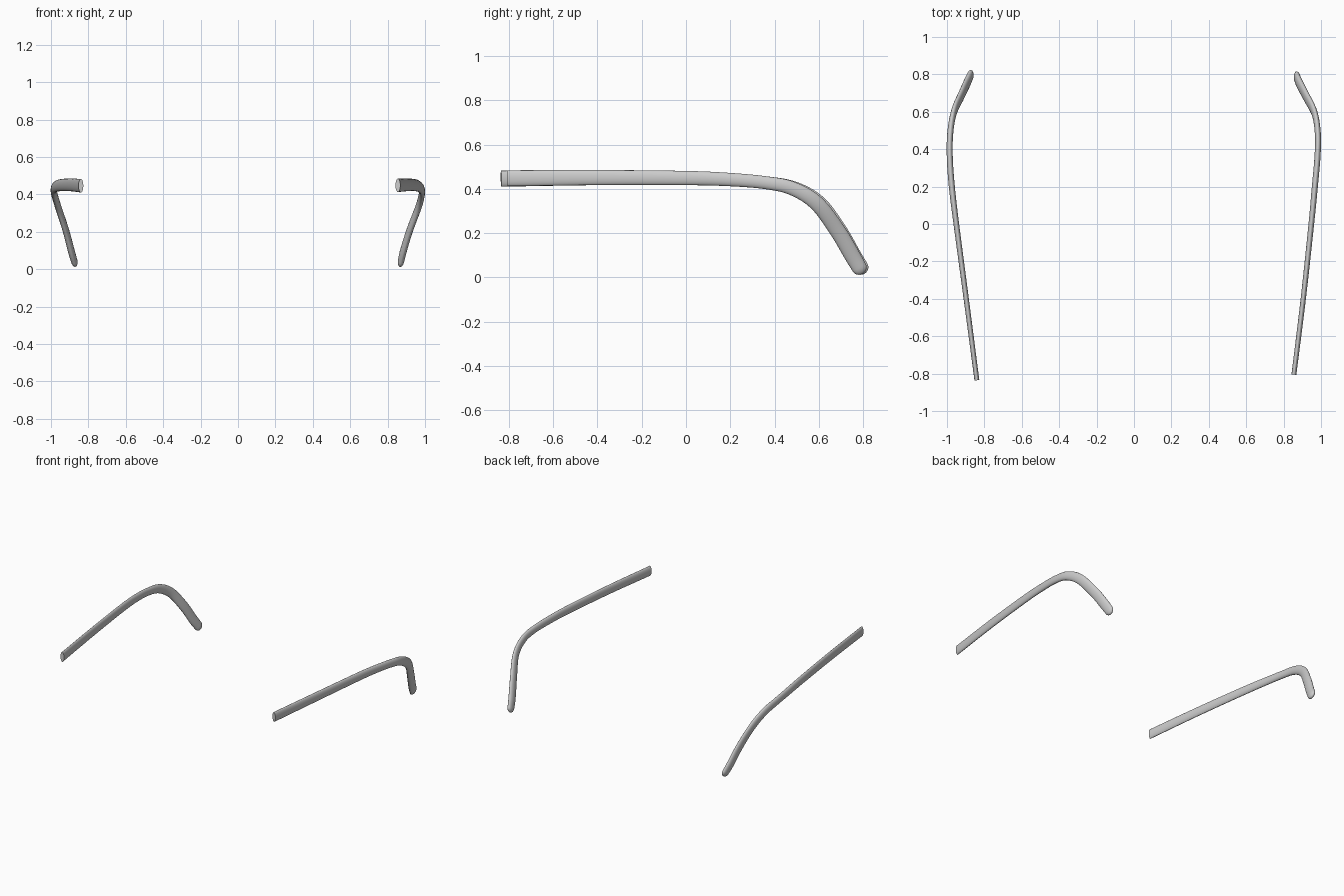
import bpy, bmesh, math
from mathutils import Vector

if "Cube" in bpy.data.objects:
    bpy.data.objects.remove(bpy.data.objects["Cube"])

SIDES, SUB = 28, 10


def spline(pts):
    """Catmull-Rom samples through the control tuples."""
    p = [Vector(a) for a in pts]
    p = [2 * p[0] - p[1]] + p + [2 * p[-1] - p[-2]]
    out = []
    for i in range(1, len(p) - 2):
        a, b, c, d = p[i - 1:i + 3]
        for k in range(SUB):
            t = k / SUB
            out.append(0.5 * (2 * b + (c - a) * t + (2 * a - 5 * b + 4 * c - d) * t * t
                              + (3 * b - a - 3 * c + d) * t ** 3))
    return out + [p[-2]]


def arm(name, path, sizes):
    """Sweep an oval along the path: flat cut in front, rounded tip behind."""
    centres, radii = spline(path), spline(sizes)
    tip = centres[-1]
    rings = []
    for i, c in enumerate(centres):
        t = (centres[min(i + 1, len(centres) - 1)] - centres[max(i - 1, 0)]).normalized()
        rings.append((c, t, radii[i].x, radii[i].y))
    # rounded tip
    c, t, rw, rh = rings[-1]
    for k in range(1, 8):
        a = math.radians(88) * k / 7
        rings.append((tip + t * 0.033 * math.sin(a), t, rw * math.cos(a), rh * math.cos(a)))
    bm = bmesh.new()
    loops = []
    for c, t, rw, rh in rings:
        side = (Vector((1, 0, 0)) - t * t.x).normalized()
        up = side.cross(t)
        loops.append([bm.verts.new(c + side * rw * math.cos(u) + up * rh * math.sin(u))
                      for u in (2 * math.pi * j / SIDES for j in range(SIDES))])
    for a, b in zip(loops, loops[1:]):
        for j in range(SIDES):
            k = (j + 1) % SIDES
            bm.faces.new((a[j], a[k], b[k], b[j]))
    bm.faces.new(loops[0])
    bm.faces.new(loops[-1])
    bmesh.ops.recalc_face_normals(bm, faces=bm.faces)
    me = bpy.data.meshes.new(name)
    bm.to_mesh(me)
    bm.free()
    ob = bpy.data.objects.new(name, me)
    bpy.context.collection.objects.link(ob)
    bpy.ops.object.select_all(action='DESELECT')
    ob.select_set(True)
    bpy.context.view_layer.objects.active = ob
    bpy.ops.object.shade_smooth_by_angle(angle=math.radians(40))


# oval half-width and half-height at each path point
sizes = [(.013, .036, 0), (.014, .034, 0), (.015, .032, 0), (.016, .03, 0), (.016, .029, 0),
         (.016, .031, 0), (.016, .034, 0), (.017, .036, 0), (.018, .036, 0), (.017, .034, 0)]

# left temple arm
arm("left_temple_arm",
    [(-.84, -.835, .446), (-.897, -.4, .451), (-.95, 0, .449), (-.974, .2, .442),
     (-.985, .36, .428), (-.982, .49, .402), (-.962, .6, .335), (-.922, .69, .213),
     (-.892, .755, .1), (-.876, .79, .045)], sizes)

# right temple arm
arm("right_temple_arm",
    [(.855, -.805, .448), (.905, -.4, .451), (.948, 0, .449), (.967, .2, .442),
     (.981, .36, .428), (.983, .48, .402), (.966, .59, .335), (.919, .685, .21),
     (.885, .75, .1), (.872, .782, .045)], sizes)
